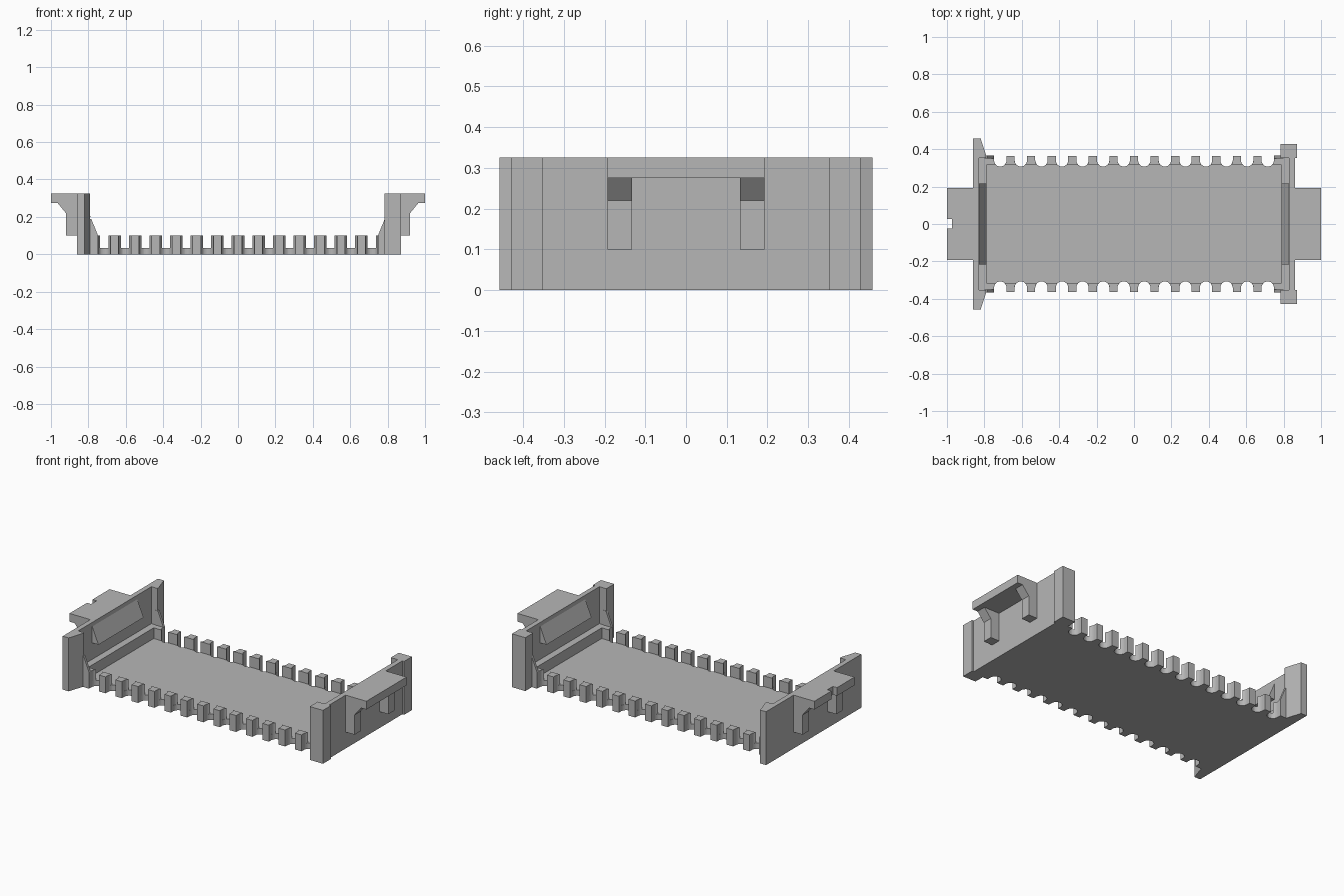
import bpy, bmesh, math

cube = bpy.data.objects.get("Cube")
if cube:
    bpy.data.objects.remove(cube, do_unlink=True)

grey = bpy.data.materials.new("grey plastic")
grey.use_nodes = True
COLOUR = (0.47, 0.47, 0.47, 1)
grey.diffuse_color = COLOUR
grey.node_tree.nodes["Principled BSDF"].inputs["Base Color"].default_value = COLOUR

PITCH, R, ARC_Y, EDGE = 0.11, 0.033, 0.34, 0.363
FLOOR, LEDGE, TOP = 0.035, 0.1, 0.325


def prism(name, profile, lo, hi, axis="z"):
    """Extrude a 2D profile: (x, y) along z, or (x, z) along y."""
    bm = bmesh.new()
    place = (lambda p: (p[0], p[1], lo)) if axis == "z" else (lambda p: (p[0], lo, p[1]))
    face = bm.faces.new([bm.verts.new(place(p)) for p in profile])
    new = bmesh.ops.extrude_face_region(bm, geom=[face])["geom"]
    d = hi - lo
    bmesh.ops.translate(bm, vec=(0, 0, d) if axis == "z" else (0, d, 0),
                        verts=[v for v in new if isinstance(v, bmesh.types.BMVert)])
    bmesh.ops.recalc_face_normals(bm, faces=bm.faces)
    mesh = bpy.data.meshes.new(name)
    bm.to_mesh(mesh)
    bm.free()
    mesh.materials.append(grey)
    obj = bpy.data.objects.new(name, mesh)
    bpy.context.collection.objects.link(obj)
    return obj


def box(name, x0, x1, y0, y1, z0, z1):
    return prism(name, [(x0, y0), (x1, y0), (x1, y1), (x0, y1)], z0, z1)


def arc(cx, a0, a1, n=12):
    return [(cx + R * math.cos(a0 + (a1 - a0) * i / n),
             ARC_Y + R * math.sin(a0 + (a1 - a0) * i / n)) for i in range(n + 1)]


def flip(points, sx, sy=1):
    return [(sx * x, sy * y) for x, y in points]


# Floor with scalloped long edges
edge = [(-0.855, 0.355), (-0.79, 0.355), (-0.79, EDGE)]
for i in range(-7, 7):
    cx = (i + 0.5) * PITCH
    edge += [(cx - R, EDGE)] + arc(cx, math.pi, 2 * math.pi) + [(cx + R, EDGE)]
edge += [(0.79, EDGE), (0.79, 0.355), (0.855, 0.355)]
prism("floor", edge + flip(edge, 1, -1)[::-1], 0, FLOOR)

# Teeth between the scallops, with hollowed flanks
a = math.asin((ARC_Y - 0.315) / R)
flank = [(-PITCH / 2 + R, EDGE)] + arc(-PITCH / 2, 0, -a, 6)
tooth = flank + flip(flank, -1)[::-1]
for side, label in ((1, "back"), (-1, "front")):
    for i in range(-7, 8):
        points = [(x + i * PITCH, y * side) for x, y in tooth]
        prism(f"{label}_tooth", points, FLOOR, LEDGE)

# Both ends: wall, ledge, latch, corner webs and outer bracket
for s, label in ((-1, "right"), (1, "left")):
    def end_box(part, x0, x1, y0, y1, z0, z1):
        return box(f"{label}_{part}", s * x0, s * x1, y0, y1, z0, z1)

    def end_profile(part, points, y0, y1):
        return prism(f"{label}_{part}", flip(points, s), y0, y1, "y")

    end_box("wall", 0.83, 0.86, -0.355, 0.355, 0, TOP)
    end_box("ledge", 0.788, 0.83, -0.355, 0.355, FLOOR, LEDGE)
    end_profile("latch", [(0.83, 0.2), (0.788, 0.2), (0.83, 0.3)], -0.217, 0.217)

    for t in (-1, 1):
        # End posts, rectangular on one end and tapered on the other
        if s > 0:
            post = [(0.783, 0.352), (0.872, 0.352), (0.872, 0.428), (0.783, 0.428)]
        else:
            post = [(0.79, 0.352), (0.86, 0.352), (0.86, 0.458),
                    (0.82, 0.458), (0.79, 0.365)]
        prism(f"{label}_post", flip(post, s, t), 0, TOP)
        end_box("corner_block", 0.77, 0.83, t * 0.315, t * 0.355, FLOOR, LEDGE)
        end_profile("corner_web", [(0.80, 0), (0.748, 0), (0.748, LEDGE),
                                   (0.785, 0.19), (0.80, 0.19)], t * 0.35, t * 0.365)
        # Bracket legs with a chamfer under the plate
        end_profile("bracket_leg", [(0.855, LEDGE), (0.92, LEDGE), (0.92, 0.22),
                                    (0.965, 0.275), (0.855, 0.275)], t * 0.133, t * 0.193)

    # Bracket plate, notched at the model's right end
    plate = [(0.85, -0.193), (1, -0.193), (1, 0.193), (0.85, 0.193)]
    if s < 0:
        plate[2:2] = [(1, -0.025), (0.972, -0.025), (0.972, 0.028), (1, 0.028)]
    prism(f"{label}_bracket_plate", flip(plate, s), 0.275, TOP)
